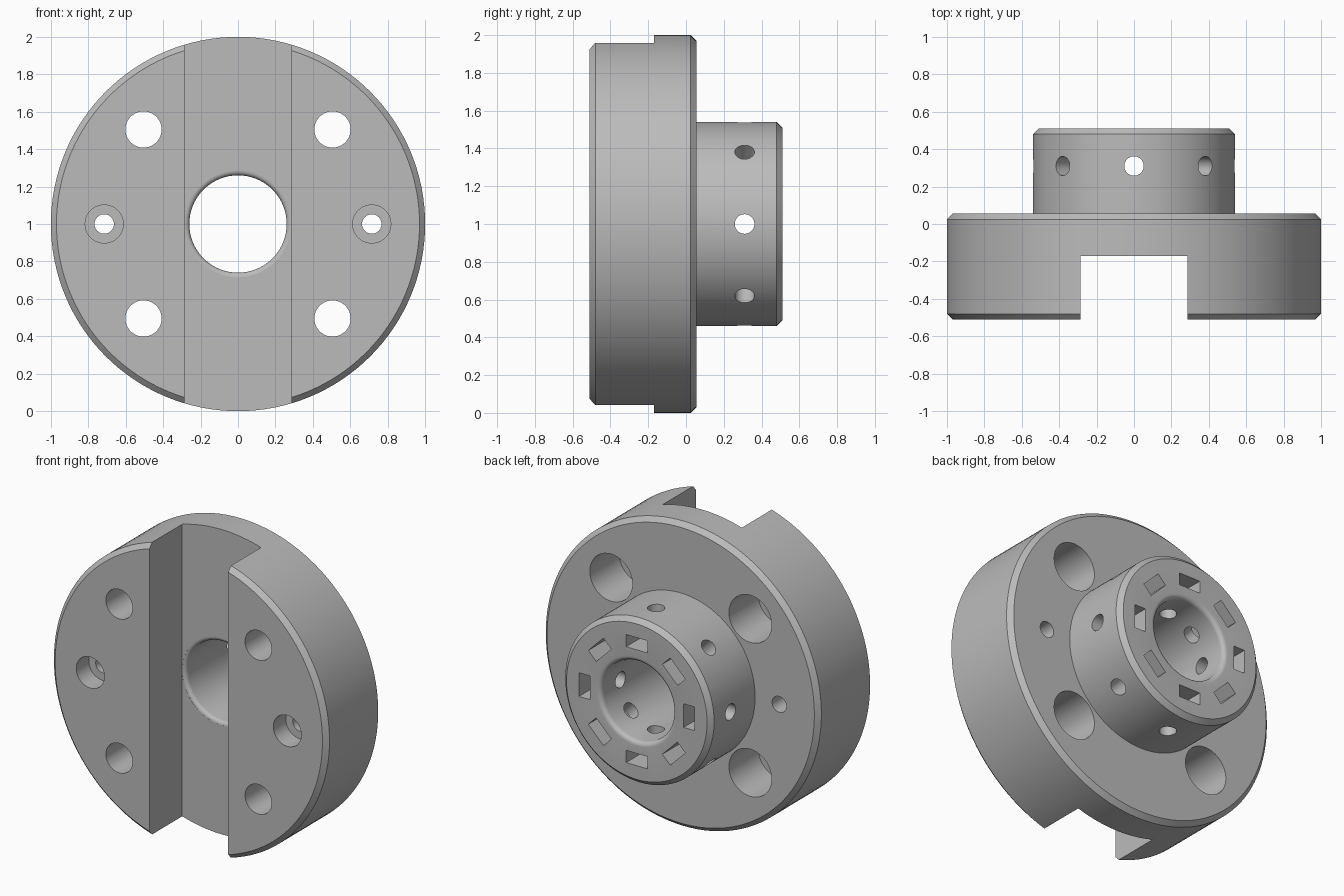
import bpy, bmesh, math
from mathutils import Vector, Matrix

if "Cube" in bpy.data.objects:
    bpy.data.objects.remove(bpy.data.objects["Cube"])

C = Vector((0, 0, 1))          # axis of the part runs along y through here

steel = bpy.data.materials.new("machined grey")
steel.diffuse_color = (0.5, 0.5, 0.5, 1)
steel.use_nodes = True
steel.node_tree.nodes["Principled BSDF"].inputs["Base Color"].default_value = steel.diffuse_color


def finish(bm, name):
    bmesh.ops.recalc_face_normals(bm, faces=bm.faces[:])
    me = bpy.data.meshes.new(name)
    bm.to_mesh(me)
    bm.free()
    me.materials.append(steel)
    ob = bpy.data.objects.new(name, me)
    bpy.context.collection.objects.link(ob)
    return ob


def arc(cx, cy, r, a0, a1, n=6):
    return [(cx + r * math.cos(math.radians(a0 + (a1 - a0) * i / n)),
             cy + r * math.sin(math.radians(a0 + (a1 - a0) * i / n))) for i in range(n + 1)]


# Flange and hub with chamfers and a rounded bore: (radius, y) profile
profile = [(0.285, -0.51), (0.97, -0.51), (1, -0.48), (1, 0.025), (0.97, 0.055),
           (0.54, 0.055), (0.54, 0.48), (0.51, 0.51)]
profile += arc(0.29, 0.48, 0.03, 90, 180)
profile += arc(0.285, -0.1445, 0.025, 180, 270)
bm = bmesh.new()
vs = [bm.verts.new((r, y, 1)) for r, y in profile]
es = [bm.edges.new((vs[i], vs[(i + 1) % len(vs)])) for i in range(len(vs))]
bmesh.ops.spin(bm, geom=vs + es, cent=C, axis=(0, 1, 0), angle=2 * math.pi,
               steps=128, use_merge=True)
bmesh.ops.remove_doubles(bm, verts=bm.verts[:], dist=1e-5)
body = finish(bm, "flanged_hub")


def cut(bm):
    """Subtract a cutter mesh from the body and discard the cutter."""
    tool = finish(bm, "cutter")
    tool.hide_render = True
    mod = body.modifiers.new("cut", 'BOOLEAN')
    mod.operation, mod.solver, mod.object = 'DIFFERENCE', 'EXACT', tool
    bpy.context.view_layer.objects.active = body
    bpy.ops.object.modifier_apply(modifier=mod.name)
    bpy.data.objects.remove(tool)


def drill(p0, p1, r, seg=40):
    p0, p1 = Vector(p0), Vector(p1)
    d = p1 - p0
    bm = bmesh.new()
    m = Matrix.Translation((p0 + p1) / 2) @ d.to_track_quat('Z', 'Y').to_matrix().to_4x4()
    bmesh.ops.create_cone(bm, cap_ends=True, segments=seg, radius1=r, radius2=r,
                          depth=d.length, matrix=m)
    cut(bm)


def box(size, matrix):
    bm = bmesh.new()
    bmesh.ops.create_cube(bm, size=1, matrix=matrix @ Matrix.Diagonal((*size, 1)))
    cut(bm)


# Vertical slot across the front
box((0.572, 0.83, 2.4), Matrix.Translation((0, -0.585, 1)))

for sx in (-1, 1):
    # Bolt holes, counterbored from the back
    for sz in (-1, 1):
        x, z = sx * 0.505, 1 + sz * 0.505
        drill((x, -0.7, z), (x, 0.0, z), 0.097)
        drill((x, -0.25, z), (x, 0.2, z), 0.155)
    # Small screw holes, counterbored from the front
    x = sx * 0.715
    drill((x, -0.7, 1), (x, 0.2, 1), 0.052)
    drill((x, -0.7, 1), (x, -0.38, 1), 0.102)

# Set-screw holes round the hub, each with a nut pocket open to the back
for i in range(8):
    a = i * math.pi / 4
    d = Vector((math.cos(a), 0, math.sin(a)))
    hole = C + Vector((0, 0.31, 0))
    drill(hole + d * 0.18, hole + d * 0.65, 0.052, 32)
    box((0.08, 0.36, 0.155),
        Matrix.Translation(C + d * 0.38 + Vector((0, 0.42, 0))) @ Matrix.Rotation(-a, 4, 'Y'))

bpy.ops.object.select_all(action='DESELECT')
body.select_set(True)
bpy.context.view_layer.objects.active = body
bpy.ops.object.shade_smooth_by_angle(angle=math.radians(25))
